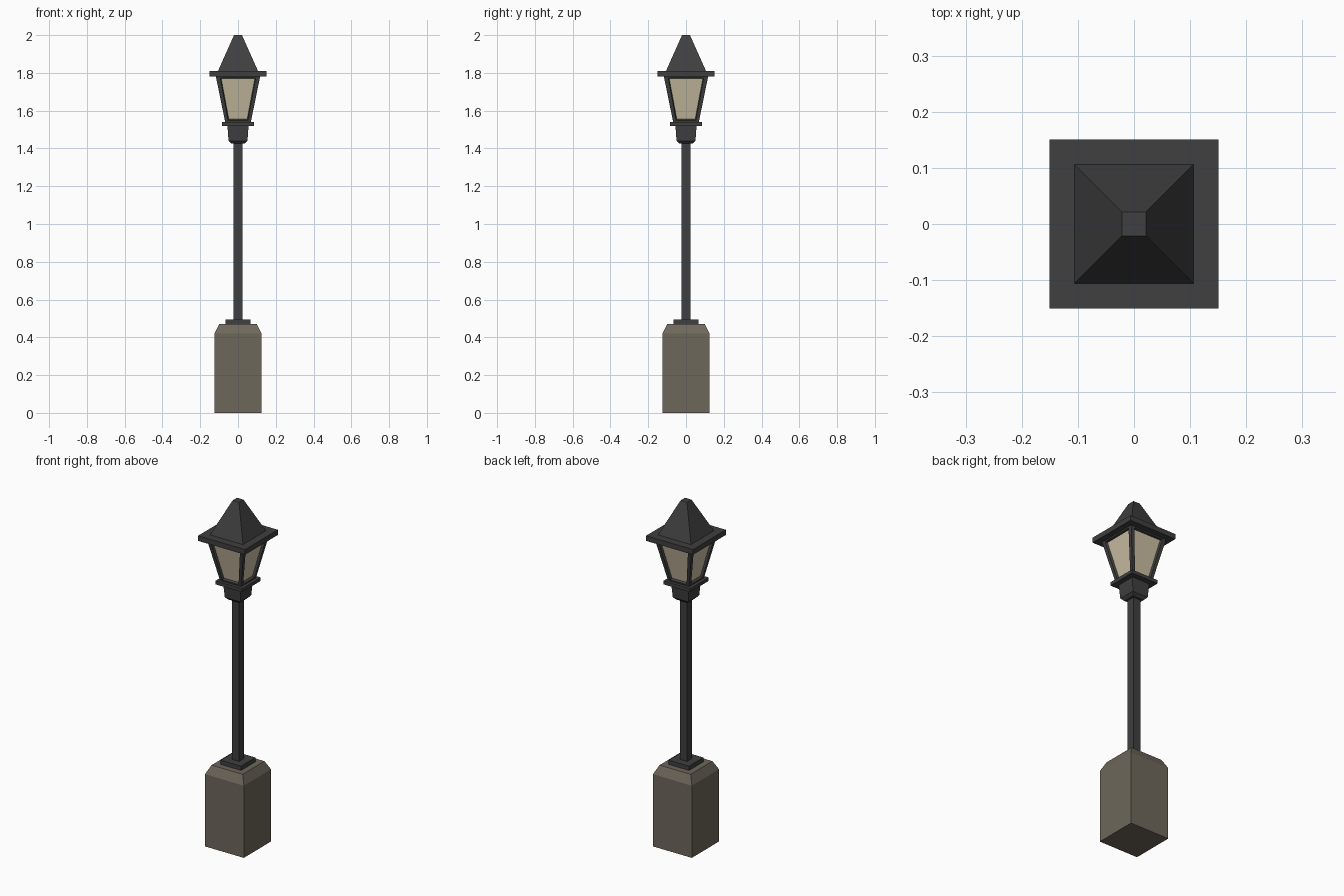
import bpy, bmesh
from mathutils import Vector

cube = bpy.data.objects.get("Cube")
if cube:
    bpy.data.objects.remove(cube)


def make_material(name, colour):
    mat = bpy.data.materials.new(name)
    mat.use_nodes = True
    mat.diffuse_color = (*colour, 1)
    node = next(n for n in mat.node_tree.nodes if n.type == 'BSDF_PRINCIPLED')
    node.inputs["Base Color"].default_value = (*colour, 1)
    return mat


metal = make_material("dark_metal", (0.05, 0.05, 0.05))
stone = make_material("brown_stone", (0.155, 0.135, 0.104))
glass = make_material("cream_glass", (0.60, 0.52, 0.37))


def square_bmesh(profile):
    """Stack square rings given as (half width, height), closed at both ends."""
    bm = bmesh.new()
    corners = ((-1, -1), (1, -1), (1, 1), (-1, 1))
    rings = [[bm.verts.new((x * h, y * h, z)) for x, y in corners] for h, z in profile]
    for low, high in zip(rings, rings[1:]):
        for i in range(4):
            j = (i + 1) % 4
            bm.faces.new((low[i], low[j], high[j], high[i]))
    bm.faces.new(rings[0][::-1])
    bm.faces.new(rings[-1])
    bm.normal_update()
    return bm


def finish(name, bm, *mats):
    mesh = bpy.data.meshes.new(name)
    bm.to_mesh(mesh)
    bm.free()
    for mat in mats:
        mesh.materials.append(mat)
    obj = bpy.data.objects.new(name, mesh)
    bpy.context.collection.objects.link(obj)


def square_part(name, profile, mat):
    finish(name, square_bmesh(profile), mat)


# Plinth and post
square_part("stone_plinth", [(0.125, 0), (0.125, 0.42), (0.1, 0.47)], stone)
square_part("post_collar", [(0.066, 0.47), (0.066, 0.495)], metal)
square_part("post", [(0.0235, 0.49), (0.0235, 1.44)], metal)

# Lantern supports
square_part("lantern_cup", [(0.035, 1.425), (0.05, 1.44), (0.056, 1.52)], metal)
square_part("lantern_tray", [(0.086, 1.52), (0.086, 1.54)], metal)

# Tapered lantern with recessed panes
bm = square_bmesh([(0.068, 1.54), (0.117, 1.78)])
sides = [f for f in bm.faces if abs(f.normal.z) < 0.5]
bmesh.ops.inset_individual(bm, faces=sides, thickness=0.012)
for face in sides:
    # Widen the side posts, keeping each opening in its sloping plane
    across = Vector((-face.normal.y, face.normal.x, 0)).normalized()
    for v in face.verts:
        v.co -= across * v.co.dot(across) * 0.13
bmesh.ops.inset_individual(bm, faces=sides, thickness=0.006, depth=-0.012)
for face in sides:
    face.material_index = 1
finish("lantern", bm, metal, glass)

# Roof
square_part("roof_eaves", [(0.151, 1.78), (0.151, 1.81)], metal)
square_part("roof_spire", [(0.106, 1.81), (0.021, 2.0)], metal)
